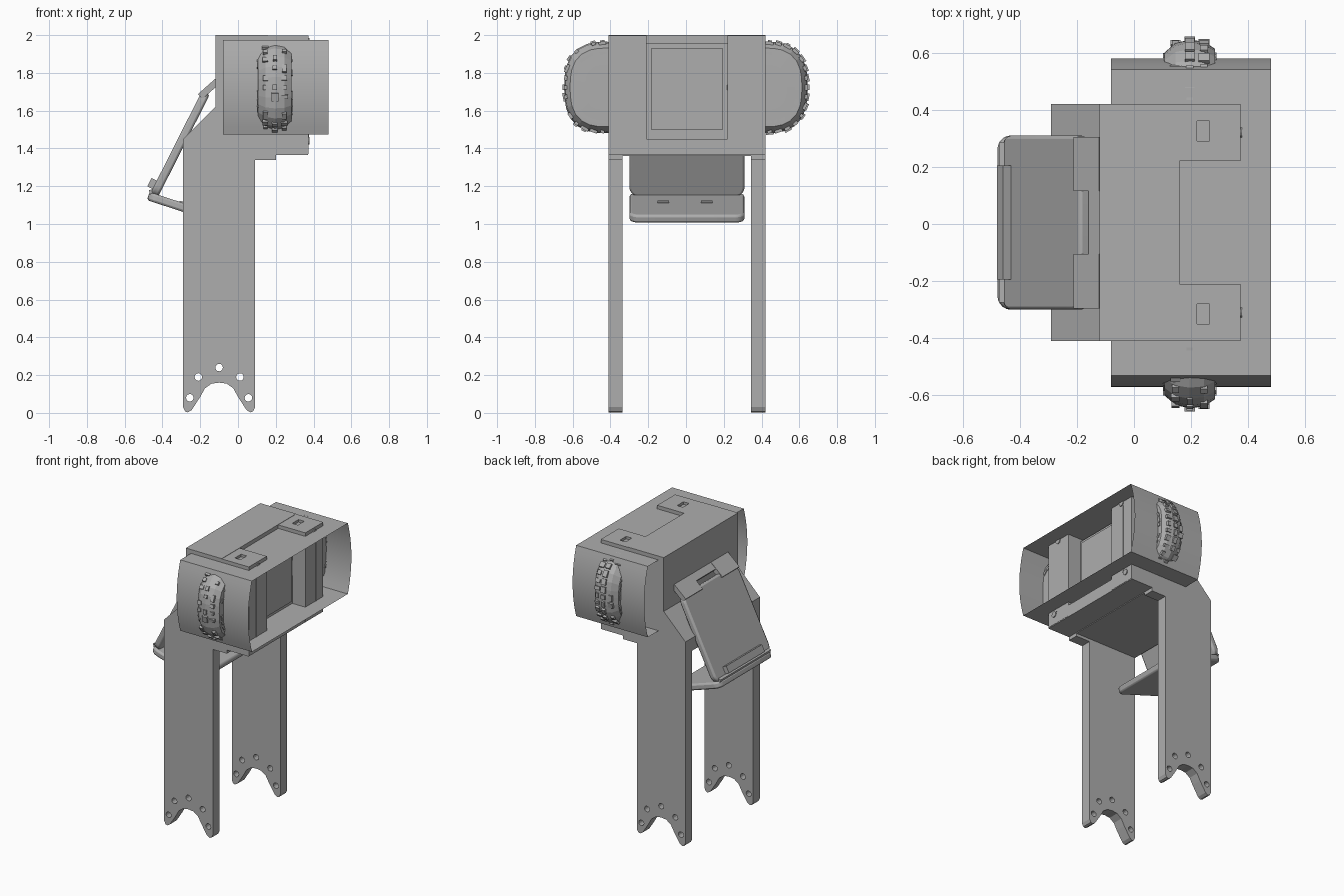
import bpy, bmesh, math, random
from mathutils import Vector, Matrix

random.seed(4)
if "Cube" in bpy.data.objects:
    bpy.data.objects.remove(bpy.data.objects["Cube"])

grey = bpy.data.materials.new("neutral_grey")
grey.use_nodes = True
grey.diffuse_color = (0.42, 0.42, 0.42, 1)
grey.node_tree.nodes["Principled BSDF"].inputs["Base Color"].default_value = grey.diffuse_color

MID = 0.005  # body centre line in y


def finish(name, bm, smooth=False):
    bmesh.ops.recalc_face_normals(bm, faces=bm.faces)
    me = bpy.data.meshes.new(name)
    bm.to_mesh(me)
    bm.free()
    me.materials.append(grey)
    ob = bpy.data.objects.new(name, me)
    bpy.context.collection.objects.link(ob)
    if smooth:
        bpy.ops.object.select_all(action="DESELECT")
        ob.select_set(True)
        bpy.context.view_layer.objects.active = ob
        bpy.ops.object.shade_smooth_by_angle(angle=math.radians(35))
    return ob


def prism_mesh(pts, y0, y1):
    bm = bmesh.new()
    face = bm.faces.new([bm.verts.new((x, y0, z)) for x, z in pts])
    new = bmesh.ops.extrude_face_region(bm, geom=[face])["geom"]
    verts = [v for v in new if isinstance(v, bmesh.types.BMVert)]
    bmesh.ops.translate(bm, verts=verts, vec=(0, y1 - y0, 0))
    return bm


def prism(name, pts, y0, y1):
    return finish(name, prism_mesh(pts, y0, y1))


def block(name, x0, x1, y0, y1, z0, z1):
    return prism(name, [(x0, z0), (x1, z0), (x1, z1), (x0, z1)], y0, y1)


def slab(name, a, b, thick, y0, y1, corner=0.0, edge=0.0):
    """Flat plate running from a to b in the xz plane, with rounded corners."""
    a, b = Vector((a[0], 0, a[1])), Vector((b[0], 0, b[1]))
    n = (b - a).normalized().cross(Vector((0, 1, 0)))
    quad = [a - n * thick / 2, b - n * thick / 2, b + n * thick / 2, a + n * thick / 2]
    bm = prism_mesh([(p.x, p.z) for p in quad], y0, y1)
    if corner:
        along = [e for e in bm.edges
                 if abs((e.verts[1].co - e.verts[0].co).normalized().dot(n)) > 0.99]
        bmesh.ops.bevel(bm, geom=along, offset=corner, segments=5, profile=0.5, affect="EDGES")
    ob = finish(name, bm, corner > 0)
    if edge:
        mod = ob.modifiers.new("soft_rim", "BEVEL")
        mod.width, mod.segments, mod.limit_method = edge, 2, "ANGLE"
    return ob


def rod(name, centre, radius, length, axis):
    bm = bmesh.new()
    turn = Matrix.Rotation(math.pi / 2, 4, "X" if axis == "Y" else "Y")
    bmesh.ops.create_cone(bm, cap_ends=True, segments=12, radius1=radius, radius2=radius,
                          depth=length, matrix=Matrix.Translation(centre) @ turn)
    return finish(name, bm)


def cut(target, cutter):
    mod = target.modifiers.new("cut", "BOOLEAN")
    mod.object, mod.operation, mod.solver = cutter, "DIFFERENCE", "EXACT"
    cutter.hide_render = True
    cutter.hide_viewport = True
    cutter.display_type = "WIRE"


# Legs: long plates with a scalloped, drilled foot
AXIS = -0.1
half_foot = [(0.19, 1.36), (0.19, 0.03), (0.18, 0.008), (0.165, 0.003), (0.145, 0.015),
             (0.1, 0.085), (0.075, 0.13), (0.04, 0.155)]
leg_shape = ([(AXIS - x, z) for x, z in half_foot] + [(AXIS, 0.16)]
             + [(AXIS + x, z) for x, z in reversed(half_foot)])
holes = [(0, 0.24), (-0.11, 0.19), (0.11, 0.19), (-0.155, 0.08), (0.155, 0.08)]
for side, label in ((-1, "right"), (1, "left")):
    ys = sorted((MID + side * 0.34, MID + side * 0.415))
    leg = prism(label + "_leg", leg_shape, *ys)
    for x, z in holes:
        cut(leg, rod(label + "_hole_cutter", (AXIS + x, MID + side * 0.38, z), 0.02, 0.2, "Y"))
    block(label + "_leg_bracket", 0.08, 0.2, *ys, 1.34, 1.37)

# Main housing with sloped rear and a lip below the recessed panel
prism("housing", [(-0.29, 1.36), (-0.29, 1.45), (-0.12, 1.62), (-0.12, 2.0), (0.16, 2.0),
                  (0.16, 1.955), (0.27, 1.955), (0.27, 1.45), (0.37, 1.45), (0.37, 1.365),
                  (0.2, 1.365), (0.2, 1.36)], MID - 0.415, MID + 0.415)
block("panel_cover", 0.26, 0.285, MID - 0.19, MID + 0.19, 1.5, 1.93)

# Front pillars carrying the top prongs, with square pockets and screws
for side, label in ((-1, "right"), (1, "left")):
    ys = sorted((MID + side * 0.215, MID + side * 0.415))
    pillar = block(label + "_pillar", 0.15, 0.372, *ys, 1.37, 1.998)
    y = MID + side * 0.32
    cut(pillar, block(label + "_pocket_cutter", 0.22, 0.265, y - 0.035, y + 0.035, 1.98, 2.1))
    for dy, z in ((0.315, 1.965), (0.355, 1.44)):
        rod(label + "_screw", (0.372, MID + side * dy, z), 0.02, 0.012, "X")
    slab(label + "_pillar_seam", (0.373, 1.45), (0.373, 1.94), 0.006,
         MID + side * 0.33 - 0.004, MID + side * 0.33 + 0.004)

# Sleeve: thin open tube with flat top and bottom and bowed ends
bm = bmesh.new()
Z0, Z1, STEPS = 1.473, 1.973, 12
loop = []
for side in (-1, 1):
    for i in range(STEPS + 1):
        t = 2 * i / STEPS - 1
        z = (Z0 + Z1) / 2 - side * t * (Z1 - Z0) / 2
        loop.append((MID + side * (0.535 + 0.04 * (1 - t * t)), z))
rings = [[bm.verts.new((x, y, z)) for y, z in loop] for x in (-0.08, 0.48)]
for i in range(len(loop)):
    j = (i + 1) % len(loop)
    bm.faces.new((rings[0][i], rings[0][j], rings[1][j], rings[1][i]))
finish("sleeve", bm, True)


# Knobbly side wheels: rounded-square rings with tread blocks
def squircle(angle, scale):
    c, s = math.cos(angle), math.sin(angle)
    k = (abs(c) ** 2.7 + abs(s) ** 2.7) ** (-1 / 2.7) * scale
    return 0.225 * c * k, 0.242 * s * k


section = [(-0.09, 0.5), (-0.088, 0.8), (-0.05, 0.95), (0, 1.0), (0.05, 0.97),
           (0.088, 0.86), (0.09, 0.5)]
SEG = 28
for side, label in ((-1, "right"), (1, "left")):
    cy, cx, cz = side * 0.42, 0.195, 1.723
    bm = bmesh.new()
    rings = []
    for dx, scale in section:
        ring = [squircle(2 * math.pi * i / SEG, scale) for i in range(SEG)]
        rings.append([bm.verts.new((cx + dx, cy + side * y, cz + z)) for y, z in ring])
    for r0, r1 in zip(rings, rings[1:]):
        for i in range(SEG):
            j = (i + 1) % SEG
            bm.faces.new((r0[i], r0[j], r1[j], r1[i]))
    bm.faces.new(rings[0])
    bm.faces.new(rings[-1])
    finish(label + "_wheel", bm)

    bm = bmesh.new()
    for k in range(15):
        angle = math.radians(-84 + 12 * k)
        for dx, scale in ((-0.05, 0.95), (0, 1.0), (0.05, 0.97), (-0.088, 0.75), (0.088, 0.75)):
            if random.random() < 0.25:
                continue
            y, z = squircle(angle, scale)
            size = [random.uniform(0.02, 0.04), 0.016, random.uniform(0.02, 0.045)]
            if abs(dx) > 0.08:
                size[0] = 0.012
            spin = Matrix.Rotation(side * angle, 4, "X")
            place = Matrix.Translation((cx + dx, cy + side * y, cz + z))
            bmesh.ops.create_cube(bm, size=1, matrix=place @ spin @ Matrix.Diagonal((*size, 1)))
    finish(label + "_tread_blocks", bm)

# Rear flap: leaning plate, slotted top tab and folded lower tray
slab("flap", (-0.445, 1.15), (-0.17, 1.695), 0.045, MID - 0.305, MID + 0.305, 0.055, 0.012)
for side, label in ((-1, "right"), (1, "left")):
    ys = sorted((MID + side * 0.11, MID + side * 0.3))
    slab(label + "_flap_tab", (-0.2, 1.675), (-0.11, 1.755), 0.035, *ys)
slab("flap_tab_bridge", (-0.15, 1.72), (-0.11, 1.755), 0.03, MID - 0.12, MID + 0.12)
slab("flap_lower_bar", (-0.452, 1.185), (-0.43, 1.229), 0.062, MID - 0.2, MID + 0.2)
slab("tray", (-0.475, 1.148), (-0.1, 1.025), 0.045, MID - 0.305, MID + 0.305, 0.05, 0.012)
slab("tray_hinge", (-0.465, 1.155), (-0.43, 1.165), 0.05, MID - 0.28, MID + 0.28)
for y in (-0.12, 0.11):
    slab("tray_tab", (-0.31, 1.118), (-0.29, 1.111), 0.012, y - 0.03, y + 0.03)
